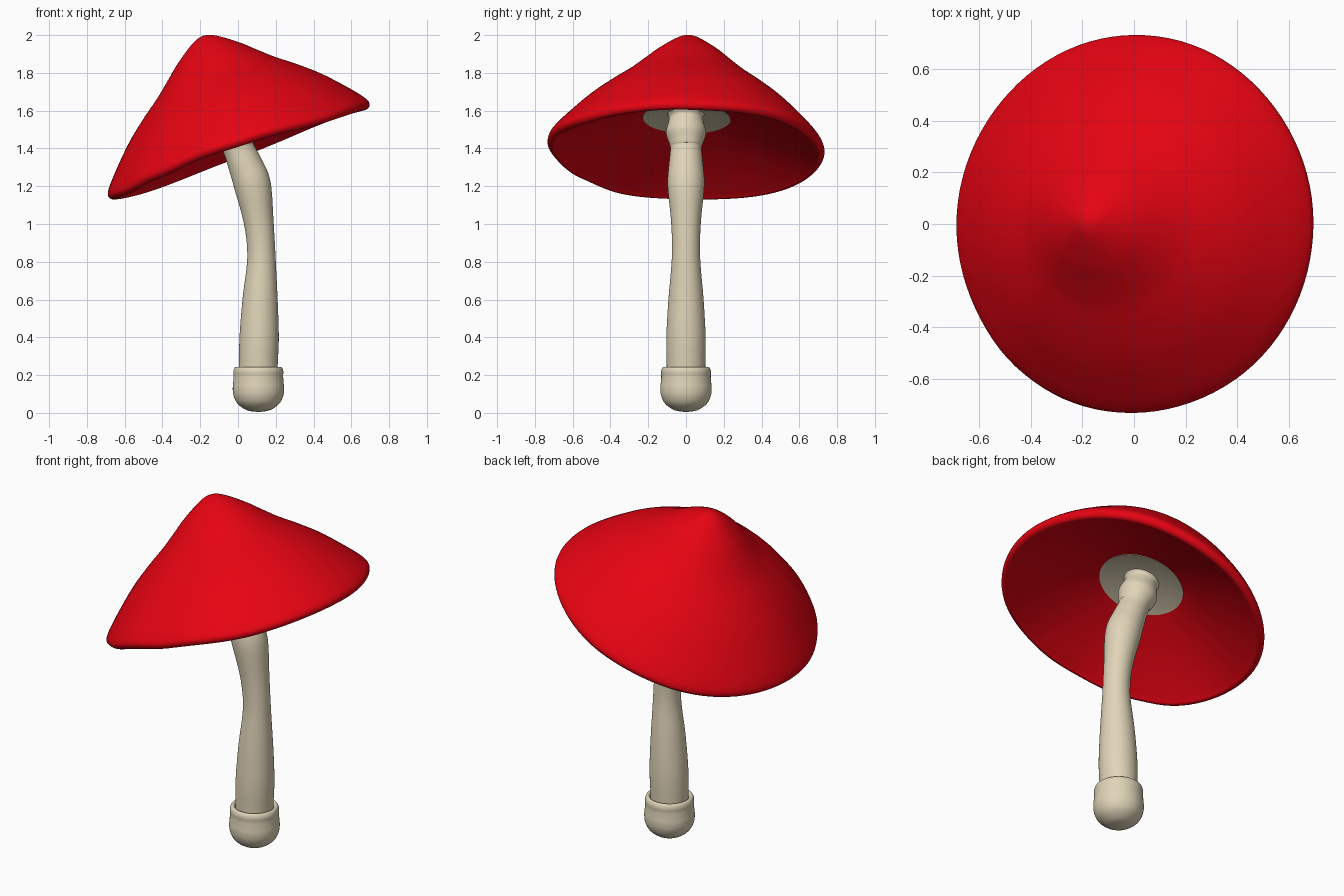
import bpy, bmesh
from math import sin, cos, pi, radians, degrees, atan2, hypot
from mathutils import Vector, Matrix

if "Cube" in bpy.data.objects:
    bpy.data.objects.remove(bpy.data.objects["Cube"])

SEG = 96


def material(name, rgb):
    m = bpy.data.materials.new(name)
    m.diffuse_color = (*rgb, 1)
    m.use_nodes = True
    m.node_tree.nodes["Principled BSDF"].inputs["Base Color"].default_value = m.diffuse_color
    return m


red = material("red", (0.79, 0.001, 0.006))
cream = material("cream", (0.75, 0.66, 0.48))


def smooth_points(pts, n=6):
    """Catmull-Rom resampling of a point list of any dimension."""
    p = [Vector(q) for q in pts]
    p = [2 * p[0] - p[1]] + p + [2 * p[-1] - p[-2]]
    out = []
    for i in range(1, len(p) - 2):
        a, b, c, d = p[i - 1:i + 3]
        for k in range(n):
            t = k / n
            out.append(0.5 * (2 * b + (c - a) * t + (2 * a - 5 * b + 4 * c - d) * t * t
                              + (3 * b - a - 3 * c + d) * t ** 3))
    return out + [p[-2]]


def skin(name, stations, mat, matrix=Matrix(), warp=None):
    """Round skin through stations (centre x, z, radius), each with a tilt."""
    bm = bmesh.new()
    rings = []
    for x, z, r, tilt in stations:
        if r < 1e-4:
            rings.append([bm.verts.new((x, 0, z))])
            continue
        rings.append([bm.verts.new((x + r * cos(a) * cos(tilt), r * sin(a), z - r * cos(a) * sin(tilt)))
                      for a in (2 * pi * i / SEG for i in range(SEG))])
    for a, b in zip(rings, rings[1:]):
        for i in range(SEG):
            j = (i + 1) % SEG
            if len(a) == 1:
                bm.faces.new((a[0], b[i], b[j]))
            elif len(b) == 1:
                bm.faces.new((a[i], a[j], b[0]))
            else:
                bm.faces.new((a[i], a[j], b[j], b[i]))
    bmesh.ops.recalc_face_normals(bm, faces=bm.faces)
    if warp:
        for v in bm.verts:
            v.co.z += warp(v.co)
    bm.transform(matrix)
    me = bpy.data.meshes.new(name)
    bm.to_mesh(me)
    bm.free()
    me.materials.append(mat)
    ob = bpy.data.objects.new(name, me)
    bpy.context.collection.objects.link(ob)
    bpy.ops.object.select_all(action='DESELECT')
    ob.select_set(True)
    bpy.context.view_layer.objects.active = ob
    bpy.ops.object.shade_smooth_by_angle(angle=radians(45))
    return ob


# Rim height offsets by angle in degrees
WAVE = [(0, -.012), (45, .008), (90, -.012), (135, -.03), (180, -.014), (207, -.022),
        (230, 0), (255, .022), (275, .014), (315, -.016), (360, -.012)]


def rim_wave(p):
    """Gentle waviness that grows towards the cap's rim."""
    a = degrees(atan2(p.y, p.x)) % 360
    for (a0, h0), (a1, h1) in zip(WAVE, WAVE[1:]):
        if a0 <= a <= a1:
            s = (1 - cos(pi * (a - a0) / (a1 - a0))) / 2
            return (hypot(p.x, p.y) / .73) ** 3 * (h0 + (h1 - h0) * s)
    return 0


# Tilted cap frame, rim centre at the origin of the frame
tilt = Matrix.Translation((0, 0, 1.405)) @ Matrix.Rotation(radians(-1.3), 4, 'X') \
    @ Matrix.Rotation(radians(-19.5), 4, 'Y')

# Cap: outer bell, rolled lip and hollow underside, the peak leaning slightly
cap = smooth_points([(0, .62), (.04, .611), (.095, .58), (.18, .518), (.25, .457), (.33, .389),
                     (.43, .315), (.54, .225), (.65, .115), (.71, .048), (.733, .01),
                     (.727, -.016), (.705, -.026), (.675, -.012), (.55, .045), (.4, .105), (.232, .162)])
skin("cap", [(.022 * max(w, 0) / .62, w, max(r, 0), 0) for r, w in cap], red, tilt, rim_wave)

# Pale disc under the cap, slightly hollow towards the stem
skin("gill_disc", [(.006, .2, 0, 0), (.006, .158, .233, 0), (.006, .172, .233, 0), (.006, .215, 0, 0)],
     cream, tilt)

# Stem: curved sweep with a waist, a bulge and a flared collar at the top
path = smooth_points([(.108, .12, .1), (.108, .25, .102), (.112, .4, .104), (.117, .6, .093),
                      (.124, .82, .075), (.111, 1.0, .078), (.078, 1.2, .097), (.044, 1.3, .092),
                      (.005, 1.395, .083), (-.005, 1.43, .09), (-.024, 1.482, .106),
                      (-.043, 1.54, .093), (-.051, 1.565, .09), (-.06, 1.595, .106), (-.071, 1.63, .1)])
stem = []
for i, p in enumerate(path):
    d = path[min(i + 1, len(path) - 1)] - path[max(i - 1, 0)]
    stem.append((p.x, p.y, p.z, atan2(d.x, d.y)))
stem = [(*stem[0][:2], 0, 0)] + stem + [(*stem[-1][:2], 0, 0)]
skin("stem", stem, cream)

# Rounded foot with a rolled upper edge
foot = smooth_points([(0, .004), (.06, .014), (.108, .046), (.13, .085), (.136, .125), (.133, .165),
                      (.131, .195), (.132, .22), (.126, .238), (.116, .244), (.107, .237), (.1, .22)])
skin("foot", [(.108, z, max(r, 0), 0) for r, z in foot], cream)
